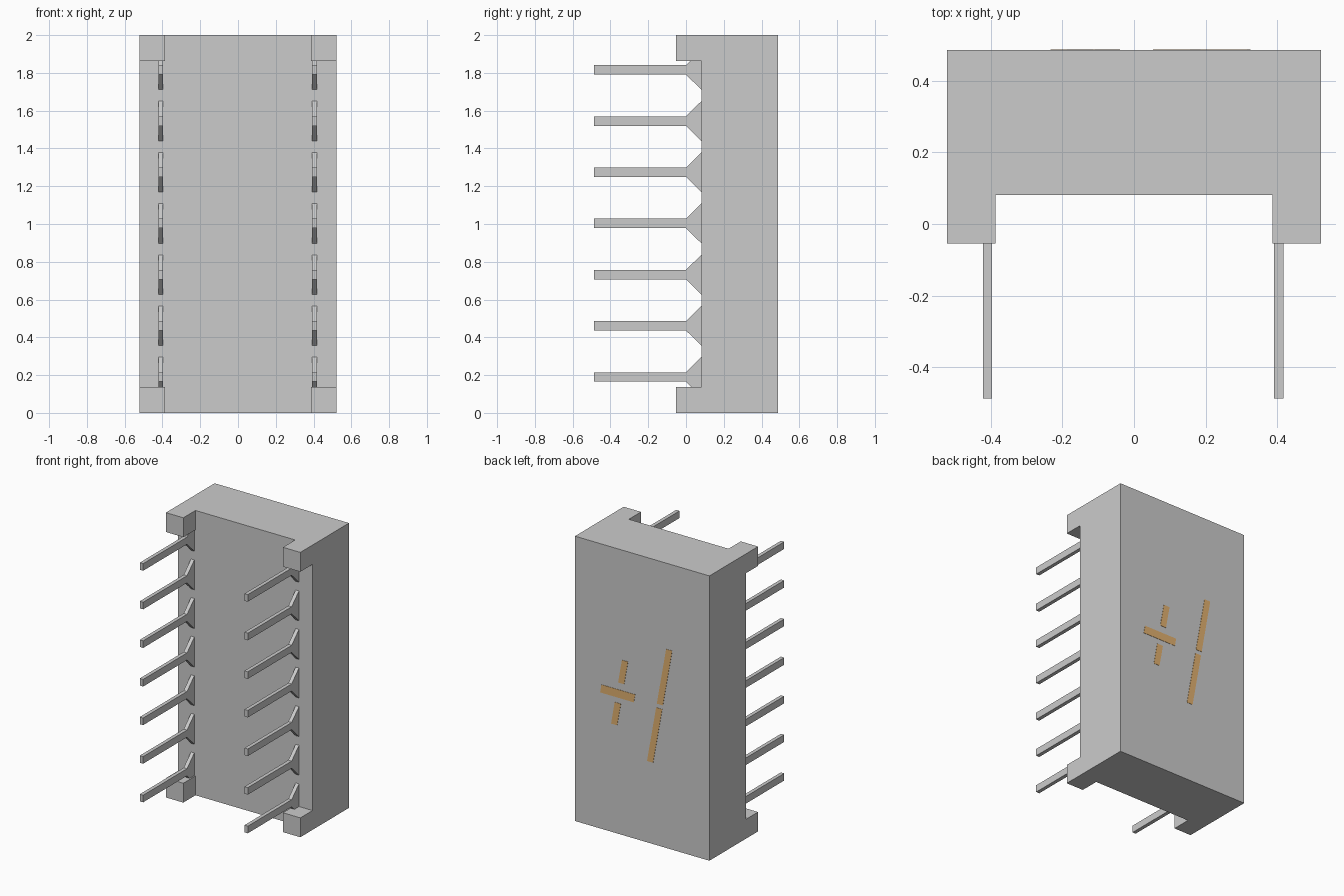
import bpy, bmesh
from mathutils import Vector

if "Cube" in bpy.data.objects:
    bpy.data.objects.remove(bpy.data.objects["Cube"])

BACK, FLOOR, FOOT = 0.486, 0.081, -0.054   # y of display face, recess, foot ends
HALF_W, FOOT_X, FOOT_Z, HEIGHT = 0.522, 0.387, 0.136, 2.0


def finish(bm, name, material=None):
    bmesh.ops.recalc_face_normals(bm, faces=bm.faces[:])
    mesh = bpy.data.meshes.new(name)
    bm.to_mesh(mesh)
    bm.free()
    obj = bpy.data.objects.new(name, mesh)
    bpy.context.collection.objects.link(obj)
    if material:
        mesh.materials.append(material)
    return obj


def prism(name, points, direction, material=None):
    """Extrude a closed outline along a direction."""
    bm = bmesh.new()
    face = bm.faces.new([bm.verts.new(p) for p in points])
    ext = bmesh.ops.extrude_face_region(bm, geom=[face], use_keep_orig=True)
    verts = [g for g in ext["geom"] if isinstance(g, bmesh.types.BMVert)]
    bmesh.ops.translate(bm, vec=Vector(direction), verts=verts)
    return finish(bm, name, material)


# Housing: block whose four front corners are pulled out into feet
bm = bmesh.new()
bmesh.ops.create_cube(bm, size=1)
for v in bm.verts:
    v.co = (v.co.x * 2 * HALF_W, BACK if v.co.y > 0 else FLOOR, (v.co.z + 0.5) * HEIGHT)
cuts = [((s * FOOT_X, 0, 0), (1, 0, 0)) for s in (-1, 1)]
cuts += [((0, 0, z), (0, 0, 1)) for z in (FOOT_Z, HEIGHT - FOOT_Z)]
for co, no in cuts:
    bmesh.ops.bisect_plane(bm, geom=bm.verts[:] + bm.edges[:] + bm.faces[:],
                           plane_co=co, plane_no=no)
corners = []
for f in bm.faces:
    c = f.calc_center_median()
    if abs(c.y - FLOOR) < 1e-4 and abs(c.x) > FOOT_X and abs(c.z - 1) > 1 - FOOT_Z:
        corners.append(f)
ext = bmesh.ops.extrude_discrete_faces(bm, faces=corners)
for f in ext["faces"]:
    for v in f.verts:
        v.co.y = FOOT
bmesh.ops.dissolve_limit(bm, angle_limit=0.01, verts=bm.verts[:], edges=bm.edges[:])
finish(bm, "housing")

# Pins: two rows of seven flat legs with flared roots
for side, x in (("left", -0.422), ("right", 0.391)):
    for i in range(7):
        z = 0.19 + 0.271 * i
        outline = [(-0.487, -0.025), (0.0, -0.025), (FLOOR, -0.105),
                   (FLOOR, 0.105), (0.0, 0.025), (-0.487, 0.025)]
        prism(f"pin_{side}_{i + 1}", [(x, y, z + dz) for y, dz in outline], (0.026, 0, 0))

# Display segments: thin slanted bars on the back face
orange = bpy.data.materials.new("segment_orange")
orange.diffuse_color = (0.75, 0.44, 0.16, 1)
orange.use_nodes = True
orange.node_tree.nodes["Principled BSDF"].inputs["Base Color"].default_value = orange.diffuse_color
SLANT = 0.18


def segment(name, x_mid, width, z0, z1):
    """x_mid is the bar centre at z = 1."""
    def x(z, s):
        return x_mid - SLANT * (z - 1) + s * width / 2
    prism(name, [(x(z0, -1), BACK, z0), (x(z0, 1), BACK, z0),
                 (x(z1, 1), BACK, z1), (x(z1, -1), BACK, z1)], (0, 0.002, 0), orange)


segment("segment_tall_upper", -0.139, 0.047, 0.995, 1.397)
segment("segment_tall_lower", -0.139, 0.047, 0.572, 0.966)
segment("segment_cross_upper", 0.174, 0.047, 1.063, 1.228)
segment("segment_cross_lower", 0.174, 0.047, 0.76, 0.918)
segment("segment_cross_bar", 0.187, 0.262, 0.956, 1.013)
